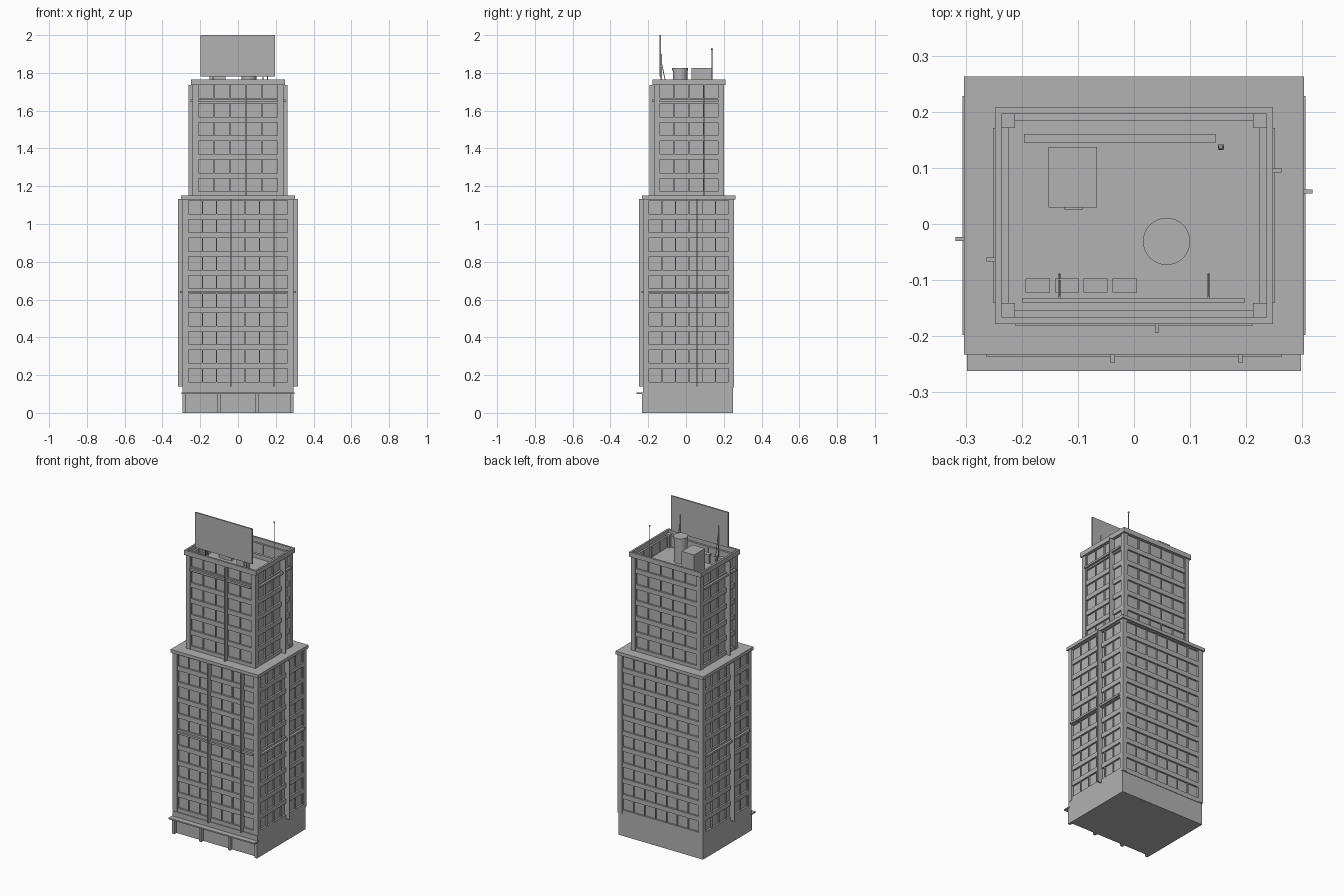
import bpy, bmesh
from mathutils import Vector, Matrix

cube = bpy.data.objects.get("Cube")
if cube:
    bpy.data.objects.remove(cube, do_unlink=True)

GREY = 0.445
mat = bpy.data.materials.new("concrete grey")
mat.use_nodes = True
mat.diffuse_color = (GREY, GREY, GREY, 1)
bsdf = next(n for n in mat.node_tree.nodes if n.type == 'BSDF_PRINCIPLED')
bsdf.inputs["Base Color"].default_value = (GREY, GREY, GREY, 1)

YC = 0.015  # tower axis
NORMALS = {"front": (0, -1), "right": (1, 0), "back": (0, 1), "left": (-1, 0)}


def box(bm, x0, x1, y0, y1, z0, z1):
    size = Vector((abs(x1 - x0), abs(y1 - y0), z1 - z0, 1))
    mid = Vector((x0 + x1, y0 + y1, z0 + z1)) / 2
    bmesh.ops.create_cube(bm, size=1, matrix=Matrix.Translation(mid) @ Matrix.Diagonal(size))


def finish(name, bm):
    mesh = bpy.data.meshes.new(name)
    bm.to_mesh(mesh)
    bm.free()
    mesh.materials.append(mat)
    ob = bpy.data.objects.new(name, mesh)
    bpy.context.collection.objects.link(ob)
    return ob


def solid(name, *boxes):
    bm = bmesh.new()
    for b in boxes:
        box(bm, *b)
    return finish(name, bm)


def place(side, u, d):
    """Point at u along a wall and d outward from the tower axis."""
    nx, ny = NORMALS[side]
    return nx * d - ny * u, ny * d + nx * u + YC


def wall_box(bm, side, u0, u1, d0, d1, z0, z1):
    (xa, ya), (xb, yb) = place(side, u0, d0), place(side, u1, d1)
    box(bm, xa, xb, ya, yb, z0, z1)


def cylinder(name, x, y, r, z0, z1, sides=32):
    bm = bmesh.new()
    bmesh.ops.create_cone(bm, cap_ends=True, segments=sides, radius1=r, radius2=r, depth=z1 - z0,
                          matrix=Matrix.Translation((x, y, (z0 + z1) / 2)))
    return finish(name, bm)


def smooth(ob):
    bpy.ops.object.select_all(action='DESELECT')
    ob.select_set(True)
    bpy.context.view_layer.objects.active = ob
    bpy.ops.object.shade_smooth_by_angle()


PITCH, WIN = 0.0988, 0.07


def tier(name, half, glazed, cols, rows, z0, z_win, z_top, ledge_z, strips):
    """Framed wall storey stack: half/glazed are x,y half widths of body and windows."""
    spandrels, mullions, glass = bmesh.new(), bmesh.new(), bmesh.new()
    ledges, fins, piers = bmesh.new(), bmesh.new(), bmesh.new()
    for side, (nx, ny) in NORMALS.items():
        d = half[0] if nx else half[1]
        w = glazed[1] if nx else glazed[0]
        n = cols[1] if nx else cols[0]
        step = 2 * w / n
        # horizontal bands below, between and above the windows
        edges = [z0] + [z_win + PITCH * i + o for i in range(rows) for o in (0, WIN)] + [z_top]
        for a, b in zip(edges[::2], edges[1::2]):
            wall_box(spandrels, side, -w, w, d - 0.016, d - 0.002, a, b)
        # thin uprights between the panes
        for i in range(n + 1):
            u = -w + step * i
            wall_box(mullions, side, u - 0.0025, u + 0.0025, d - 0.016, d - 0.005, z0, z_top)
        # outward facing panes
        for i in range(n):
            for j in range(rows):
                u, z = -w + step * i, z_win + PITCH * j
                pts = [(u, z), (u + step, z), (u + step, z + WIN), (u, z + WIN)]
                glass.faces.new([glass.verts.new((*place(side, a, d - 0.013), b)) for a, b in pts])
        if side != "back":
            wall_box(ledges, side, -w, w, d - 0.01, d + 0.011, ledge_z - 0.006, ledge_z + 0.006)
        # projecting vertical fins
        for u in strips.get(side, ()):
            wall_box(fins, side, u - 0.0035, u + 0.0035, d - 0.012, d + 0.023, z0, z_top)
    # corner piers fill the space outside the glazing
    for sx in (-1, 1):
        for sy in (-1, 1):
            box(piers, sx * glazed[0], sx * half[0], YC + sy * glazed[1], YC + sy * half[1],
                z0, z_top + 0.01)
    for part, bm in (("spandrels", spandrels), ("mullions", mullions), ("windows", glass),
                     ("ledges", ledges), ("fins", fins), ("corner_piers", piers)):
        finish(name + "_" + part, bm)


def core(name, hx, hy, z0, z1):
    solid(name, (-hx, hx, YC - hy, YC + hy, z0, z1))


# Ground floor with shopfront piers and canopy
BACK = 0.25
solid("ground_floor", (-0.293, 0.293, -0.212, BACK, 0, 0.14))
solid("shopfront_piers", *[(x - 0.008, x + 0.008, -0.232, -0.205, 0, 0.105)
                           for x in (-0.285, -0.1, 0.1, 0.285)])
solid("shopfront_fascia", (-0.293, 0.293, -0.228, -0.205, 0.1, 0.14))
solid("canopy", (-0.298, 0.298, -0.262, -0.22, 0.1, 0.108))

# Lower tower
core("lower_core", 0.279, 0.224, 0.13, 1.14)
solid("lower_underside", (-0.293, 0.293, -0.223, 0.253, 0.135, 0.142))
tier("lower", (0.295, 0.24), (0.264, 0.213), (7, 6), 10, 0.14, 0.164, 1.132, 0.64,
     {"front": (-0.038, 0.19), "right": (0.043,), "left": (0.042,)})
core("lower_cornice", 0.303, 0.248, 1.13, 1.15)

# Upper tower with a glazed parapet around the roof deck
DECK = 1.665
core("upper_core", 0.224, 0.169, 1.14, DECK)
tier("upper", (0.24, 0.185), (0.212, 0.156), (5, 4), 6, 1.15, 1.172, 1.737, 1.652,
     {"front": (0.041,), "right": (0.08,), "left": (0.078,)})
ring = bmesh.new()
for s, (nx, ny) in NORMALS.items():
    reach, across = (0.248, 0.181) if nx else (0.193, 0.248)
    wall_box(ring, s, -across, across, reach - 0.012, reach, 1.735, 1.765)
finish("parapet_cornice", ring)

# Rooftop plant
solid("roof_hut", (-0.152, -0.066, 0.029, 0.137, DECK, 1.825))
solid("hut_door", (-0.124, -0.092, 0.026, 0.03, DECK, 1.76))
smooth(cylinder("water_tank", 0.058, -0.031, 0.039, DECK, 1.82))
smooth(cylinder("tank_lid", 0.058, -0.031, 0.042, 1.812, 1.825))
solid("air_units", *[(x, x + 0.043, -0.122, -0.097, DECK, 1.72)
                     for x in (-0.193, -0.141, -0.09, -0.038)])
solid("roof_duct", (-0.196, 0.145, 0.144, 0.16, DECK, 1.69))

# Billboard on two braced posts
solid("billboard", (-0.199, 0.197, -0.141, -0.132, 1.78, 2.0))
solid("billboard_posts", *[(x - 0.002, x + 0.002, -0.134, -0.128, DECK, 1.9) for x in (-0.133, 0.133)])
braces = bmesh.new()
for x in (-0.133, 0.133):
    a, b = Vector((x, -0.09, DECK)), Vector((x, -0.131, 1.86))
    turn = (b - a).to_track_quat('Z', 'Y').to_matrix().to_4x4()
    bmesh.ops.create_cone(braces, cap_ends=True, segments=6, radius1=0.002, radius2=0.002,
                          depth=(b - a).length, matrix=Matrix.Translation((a + b) / 2) @ turn)
finish("billboard_braces", braces)

# Aerial with a small ball tip
solid("aerial_base", (0.15, 0.16, 0.132, 0.142, DECK, 1.685))
cylinder("aerial_mast", 0.155, 0.137, 0.0025, DECK, 1.925, 8)
tip = bmesh.new()
bmesh.ops.create_uvsphere(tip, u_segments=10, v_segments=6, radius=0.005,
                          matrix=Matrix.Translation((0.155, 0.137, 1.926)))
smooth(finish("aerial_tip", tip))
